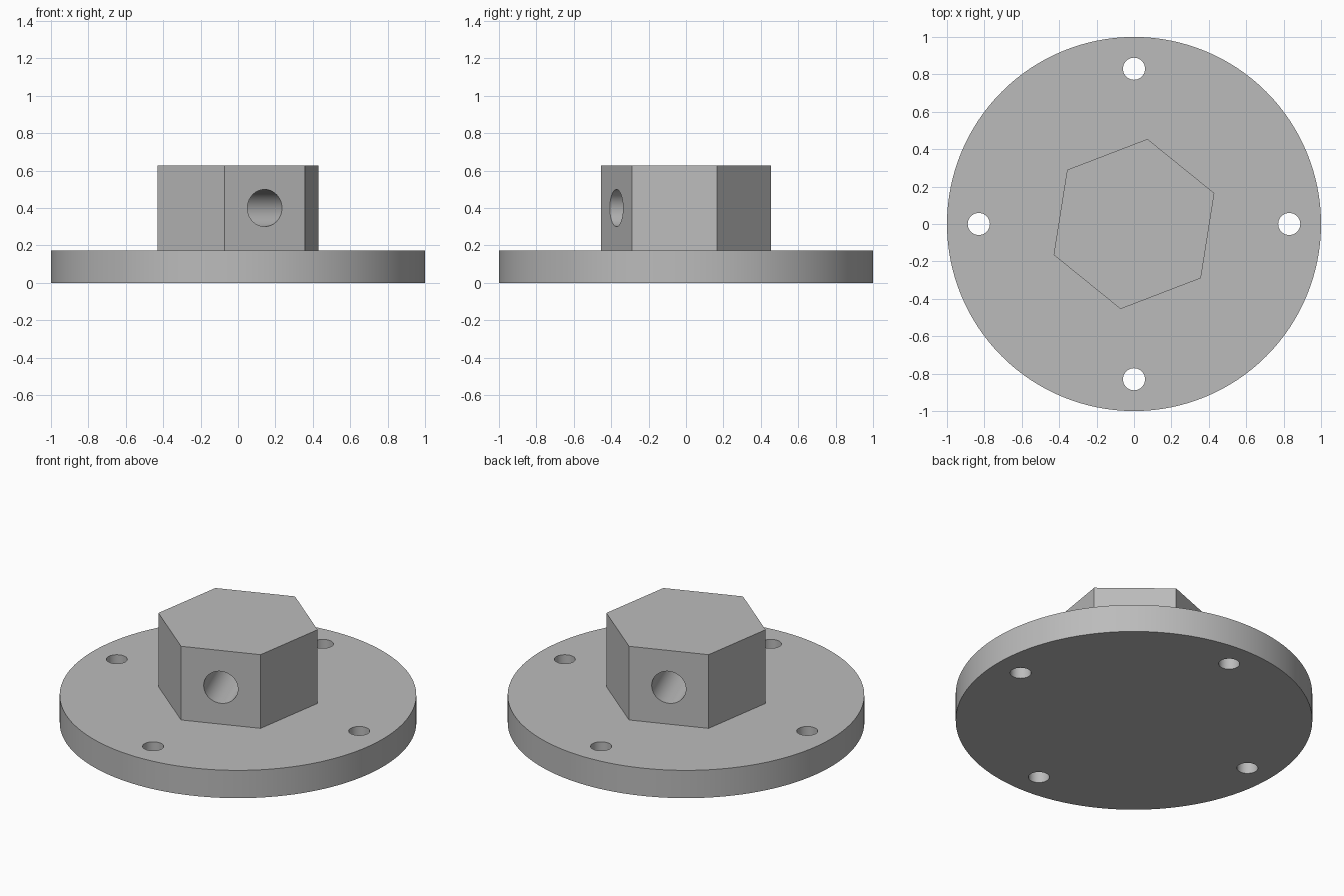
import bpy
from math import radians, cos, sin, pi

if "Cube" in bpy.data.objects:
    bpy.data.objects.remove(bpy.data.objects["Cube"], do_unlink=True)

grey = bpy.data.materials.new("plain grey")
grey.use_nodes = True
colour = (0.5, 0.5, 0.5, 1)
grey.diffuse_color = colour
grey.node_tree.nodes["Principled BSDF"].inputs["Base Color"].default_value = colour


def prism(name, sides, radius, depth, location, rotation=(0, 0, 0)):
    bpy.ops.mesh.primitive_cylinder_add(vertices=sides, radius=radius, depth=depth,
                                        location=location, rotation=rotation)
    ob = bpy.context.object
    ob.name = name
    ob.data.materials.append(grey)
    return ob


def cut(target, cutter):
    mod = target.modifiers.new(cutter.name, 'BOOLEAN')
    mod.operation = 'DIFFERENCE'
    mod.solver = 'EXACT'
    mod.object = cutter
    bpy.context.view_layer.objects.active = target
    bpy.ops.object.modifier_apply(modifier=mod.name)
    bpy.data.objects.remove(cutter, do_unlink=True)


def smooth(ob):
    bpy.ops.object.select_all(action='DESELECT')
    ob.select_set(True)
    bpy.context.view_layer.objects.active = ob
    bpy.ops.object.shade_smooth_by_angle(angle=radians(30))


PLATE_H, TOP = 0.172, 0.628

# Round flange with four bolt holes
flange = prism("flange", 128, 1.0, PLATE_H, (0, 0, PLATE_H / 2))
for i in range(4):
    a = i * pi / 2
    cut(flange, prism("bolt_hole", 48, 0.059, 0.6, (0.83 * cos(a), 0.83 * sin(a), 0.1)))

# Turned hexagonal boss with a cross bore through two opposite flats
boss = prism("hex_boss", 6, 0.46, TOP - PLATE_H, (0, 0, (TOP + PLATE_H) / 2),
             (0, 0, radians(-9)))
cut(boss, prism("cross_bore", 64, 0.099, 1.4, (0, 0, 0.4), (0, pi / 2, radians(-69))))

# Join both into one solid casting
union = flange.modifiers.new("join", 'BOOLEAN')
union.operation = 'UNION'
union.solver = 'EXACT'
union.object = boss
bpy.context.view_layer.objects.active = flange
bpy.ops.object.modifier_apply(modifier=union.name)
bpy.data.objects.remove(boss, do_unlink=True)
flange.name = "hex_hub_flange"
smooth(flange)
